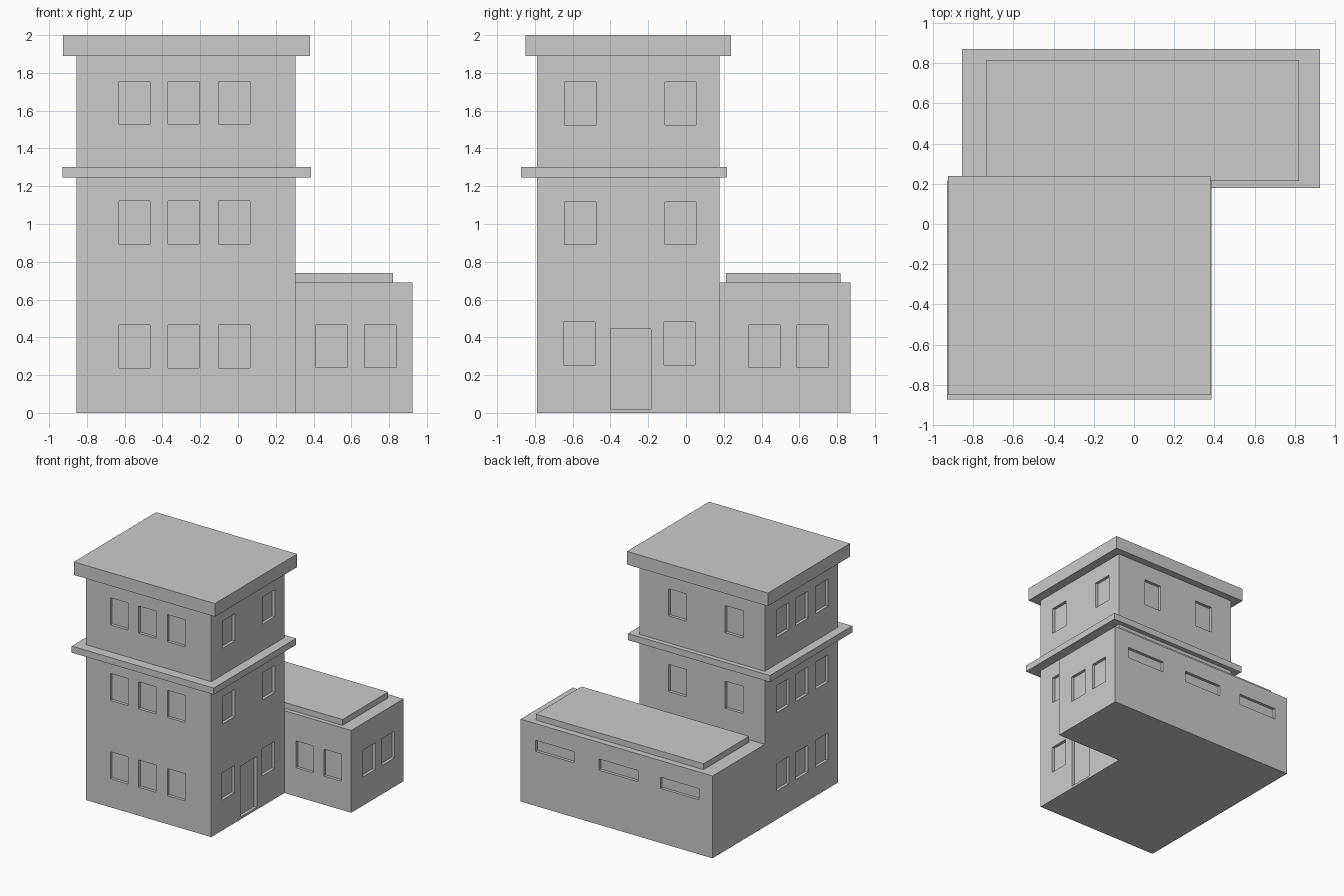
import bpy, bmesh
from mathutils import Vector

if "Cube" in bpy.data.objects:
    bpy.data.objects.remove(bpy.data.objects["Cube"])

DEPTH = 0.025  # recess of windows and door
X0, X1, X2 = -0.855, 0.305, 0.925     # left wall, tower right wall, wing right wall
Y0, Y1, Y2 = -0.79, 0.178, 0.87       # front wall, tower back wall, wing back wall
WING_H, TOWER_H = 0.69, 1.89


def make_object(name, bm):
    bmesh.ops.recalc_face_normals(bm, faces=bm.faces[:])
    mesh = bpy.data.meshes.new(name)
    bm.to_mesh(mesh)
    bm.free()
    obj = bpy.data.objects.new(name, mesh)
    bpy.context.collection.objects.link(obj)
    return obj


def add_box(bm, x, y, z):
    vs = bmesh.ops.create_cube(bm, size=1)["verts"]
    for v in vs:
        v.co = Vector([(r[0] + r[1]) / 2 + c * (r[1] - r[0])
                       for r, c in zip((x, y, z), v.co)])


def box(name, x, y, z):
    bm = bmesh.new()
    add_box(bm, x, y, z)
    return make_object(name, bm)


def raise_faces(bm, faces, height):
    ext = bmesh.ops.extrude_face_region(bm, geom=faces)["geom"]
    for g in ext:
        if isinstance(g, bmesh.types.BMVert):
            g.co.z += height
    return [g for g in ext if isinstance(g, bmesh.types.BMFace)]


# L-shaped body: low wing and tall tower in one shell
bm = bmesh.new()
a, b, c, d, e, f, g = [bm.verts.new((x, y, 0)) for x, y in (
    (X0, Y0), (X1, Y0), (X1, Y1), (X0, Y1), (X2, Y1), (X2, Y2), (X0, Y2))]
base = [bm.faces.new((a, b, c, d)), bm.faces.new((d, c, e, f, g))]
floor_copy = bmesh.ops.duplicate(bm, geom=base)["geom"]
tops = raise_faces(bm, base, WING_H)
bmesh.ops.remove_doubles(bm, verts=bm.verts[:], dist=1e-5)
tops = [fc for fc in bm.faces if all(v.co.z > 0.5 for v in fc.verts)]
tower_top = min(tops, key=lambda fc: fc.calc_center_median().y)
raise_faces(bm, [tower_top], TOWER_H - WING_H)
for fc in [fc for fc in bm.faces if fc == tower_top]:
    bm.faces.remove(fc)
body = make_object("building_walls", bm)

# Recess cutters
cut = bmesh.new()


def recess_y(wall, x, z):
    add_box(cut, x, (wall - DEPTH, wall + DEPTH), z)


def recess_x(wall, y, z):
    add_box(cut, (wall - DEPTH, wall + DEPTH), y, z)


def span(centre, width=0.165):
    return (centre - width / 2, centre + width / 2)


for level, z in enumerate((0.352, 1.008, 1.642)):
    zr = span(z, 0.227)
    for x in (-0.548, -0.288, -0.02):          # tower front
        recess_y(Y0, span(x), zr)
    for y in (-0.06, -0.31, -0.578):           # tower left
        recess_x(X0, span(y), zr)
    right_z = span(0.368 if level == 0 else z - 0.004, 0.227)
    for y in (-0.56, -0.03):                   # tower right
        recess_x(X1, span(y - (0.005 if level == 0 else 0)), right_z)
    if level:
        for x in (-0.57, -0.045):              # tower back
            recess_y(Y1, span(x), zr)

for x in (0.495, 0.753):                       # wing front
    recess_y(Y1, span(x), (0.24, 0.465))
for y in (0.415, 0.67):                        # wing right
    recess_x(X2, span(y), (0.24, 0.465))
for x in (0.607, 0.017, -0.551):               # wing back, wide strips
    recess_y(Y2, span(x, 0.36), (0.457, 0.55))
recess_x(X1, (-0.4, -0.185), (0.02, 0.445))    # door

cutter = make_object("recess_cutter", cut)
cutter.hide_render = True
mod = body.modifiers.new("recesses", "BOOLEAN")
mod.operation = "DIFFERENCE"
mod.solver = "EXACT"
mod.object = cutter
bpy.context.view_layer.objects.active = body
bpy.ops.object.modifier_apply(modifier=mod.name)
bpy.data.objects.remove(cutter)

# Roof slabs and the ledge around the tower
box("tower_roof", (-0.926, 0.381), (-0.85, 0.238), (TOWER_H, 2.0))
box("tower_ledge", (-0.93, 0.386), (-0.873, 0.217), (1.247, 1.302))
box("wing_roof", (-0.735, 0.82), (0.213, 0.817), (WING_H, 0.74))
